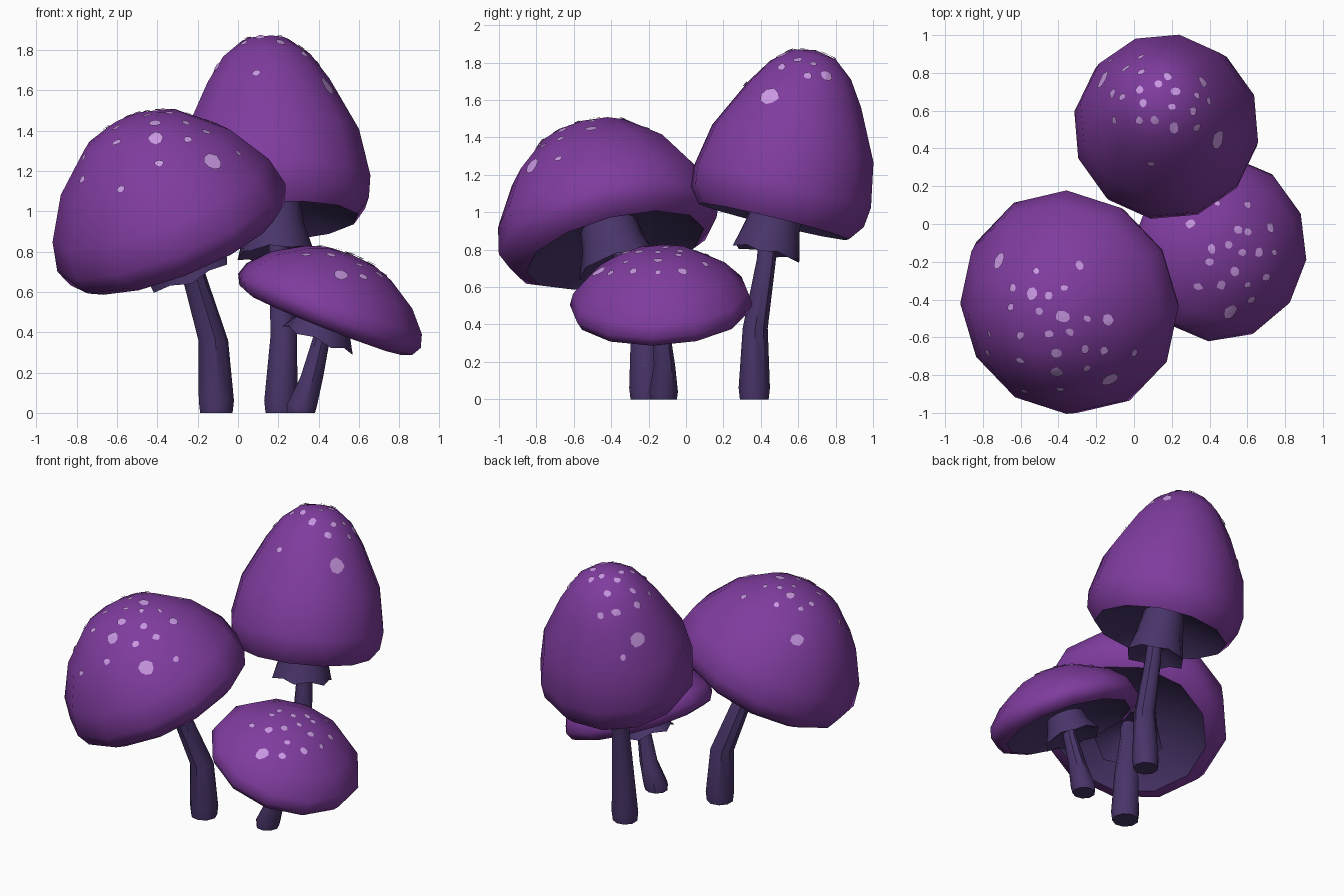
import bpy, bmesh, math, random
from mathutils import Vector, Matrix
from mathutils.bvhtree import BVHTree

if "Cube" in bpy.data.objects:
    bpy.data.objects.remove(bpy.data.objects["Cube"])

random.seed(4)


def material(name, rgb):
    m = bpy.data.materials.new(name)
    m.diffuse_color = (*rgb, 1)
    m.use_nodes = True
    m.node_tree.nodes["Principled BSDF"].inputs["Base Color"].default_value = m.diffuse_color
    return m


PURPLE = material("cap purple", (0.214, 0.045, 0.345))
DARK = material("stem dark violet", (0.066, 0.035, 0.142))
LILAC = material("spot lilac", (0.58, 0.31, 0.76))


def finish(bm, name, mat, angle=40):
    bmesh.ops.remove_doubles(bm, verts=bm.verts, dist=1e-5)
    me = bpy.data.meshes.new(name)
    bm.to_mesh(me)
    me.materials.append(mat)
    ob = bpy.data.objects.new(name, me)
    bpy.context.collection.objects.link(ob)
    bpy.ops.object.select_all(action='DESELECT')
    ob.select_set(True)
    bpy.context.view_layer.objects.active = ob
    bpy.ops.object.shade_smooth_by_angle(angle=math.radians(angle))
    return ob


def skin(rings):
    """Join rings of points (top to bottom) with faces."""
    bm = bmesh.new()
    vs = [[bm.verts.new(p) for p in ring] for ring in rings]
    n = len(vs[0])
    for a, b in zip(vs, vs[1:]):
        for j in range(n):
            k = (j + 1) % n
            bm.faces.new((a[j], b[j], b[k], a[k]))
    bmesh.ops.dissolve_degenerate(bm, dist=1e-6, edges=bm.edges)
    return bm


def ring(r, s, mat, sides, phase=0.0, jag=0.0):
    pts = []
    for j in range(sides):
        a = phase + math.tau * j / sides
        d = jag if j % 2 else -jag
        pts.append(mat @ Vector(((r + d) * math.cos(a), (r + d) * math.sin(a), s - d)))
    return pts


def add_spot(bm, tree, x, y, size):
    """Thin irregular disc laid on the cap below (x, y)."""
    p, n, _, _ = tree.ray_cast(Vector((x, y, 3)), Vector((0, 0, -1)))
    if p is None:
        return
    u = n.orthogonal().normalized()
    v = n.cross(u)
    stretch, turn = random.uniform(0.75, 1.0), random.uniform(0, math.tau)
    inner, outer = [], []
    for j in range(8):
        a = math.tau * j / 8
        k = size * random.uniform(1.0, 1.3)
        dx, dy = k * math.cos(a), k * stretch * math.sin(a)
        off = u * (dx * math.cos(turn) - dy * math.sin(turn)) \
            + v * (dx * math.sin(turn) + dy * math.cos(turn))
        for row, f in ((inner, 0.55), (outer, 1.0)):
            q = p + off * f
            hit = tree.ray_cast(q + n * 0.1, -n)[0]
            row.append(bm.verts.new((hit or q) + n * 0.007))
    mid = bm.verts.new(p + n * 0.008)
    for j in range(8):
        k = (j + 1) % 8
        bm.faces.new((mid, inner[j], inner[k]))
        bm.faces.new((inner[j], outer[j], outer[k], inner[k]))


def mushroom(name, centre, axis, phase, dome, skirt, stem, spots):
    rot = Vector((0, 0, 1)).rotation_difference(Vector(axis)).to_matrix().to_4x4()
    m = Matrix.Translation(centre) @ rot
    ph = math.radians(phase)

    # domed cap
    bm = skin([ring(r, s, m, 12, ph) for r, s in dome])
    tree = BVHTree.FromBMesh(bm)
    finish(bm, name + "_cap", PURPLE, 150)

    # hollow underside
    r, s = dome[-1]
    under = [(r, s), (r * 0.9, s + 0.035), (r * 0.6, s + 0.10), (r * 0.25, s + 0.15), (0, s + 0.15)]
    finish(skin([ring(a, b, m, 12, ph) for a, b in under]), name + "_gills", DARK)

    # ragged flared skirt, hollow below
    r0, s0, r1, s1 = skirt
    rings = [ring(r0, s0, m, 12, ph), ring(r0 + 0.02, (s0 + s1) / 2, m, 12, ph),
             ring(r1, s1, m, 12, ph, 0.01),
             ring(r0 * 0.7, s1 + (s0 - s1) * 0.25, m, 12, ph), ring(0, s1 + (s0 - s1) * 0.3, m, 12, ph)]
    finish(skin(rings), name + "_skirt", DARK)

    # bent tapering stem
    rings = [ring(r, 0, Matrix.Translation((x, y, z)), 9) for x, y, z, r in stem]
    rings.append(ring(0, 0, Matrix.Translation(stem[-1][:3]), 9))
    finish(skin(rings), name + "_stem", DARK)

    # spots
    bm = bmesh.new()
    for x, y, size in spots:
        add_spot(bm, tree, x, y, size)
    finish(bm, name + "_spots", LILAC)


mushroom("large_mushroom", (-0.305, -0.395, 0.855), (-0.36, -0.235, 0.903), 0,
         [(0, .66), (.13, .65), (.26, .60), (.45, .43), (.575, .22), (.607, .07), (.57, -.02), (.49, -.065)],
         (.15, .12, .215, -.17),
         [(-.26, -.36, .83, .05), (-.22, -.30, .68, .062), (-.125, -.22, .36, .076),
          (-.11, -.215, .06, .09), (-.11, -.215, 0, .083)],
         [(-.71, -.2, .042), (-.52, -.25, .017), (-.29, -.22, .022), (-.54, -.37, .028),
          (-.37, -.34, .017), (-.65, -.44, .02), (-.5, -.46, .02), (-.38, -.49, .033),
          (-.25, -.5, .018), (-.14, -.51, .03), (-.76, -.58, .02), (-.6, -.59, .022),
          (-.45, -.58, .022), (-.34, -.57, .02), (-.41, -.68, .026), (-.26, -.66, .022),
          (-.16, -.67, .02), (0, -.68, .02), (-.41, -.78, .033), (-.13, -.82, .043),
          (-.60, -.72, .022), (-.25, -.76, .02), (-.39, -.87, .02), (-.58, -.88, .02),
          (-.64, -.34, .02), (-.45, -.38, .018), (-.77, -.68, .02)])

mushroom("tall_mushroom", (0.18, 0.47, 0.95), (-0.05, 0.235, 0.97), 20,
         [(0, .945), (.12, .92), (.225, .835), (.315, .70), (.45, .43), (.495, .19), (.482, .08), (.42, 0)],
         (.13, .12, .185, -.17),
         [(.19, .44, .95, .045), (.205, .43, .75, .052), (.225, .37, .38, .068),
          (.21, .365, .06, .085), (.21, .365, 0, .078)],
         [(.04, .80, .02), (.18, .78, .022), (-.16, .76, .042), (.03, .71, .02), (.13, .74, .02),
          (.05, .64, .02), (-.06, .67, .02), (.03, .55, .02), (.11, .55, .022), (.22, .70, .022),
          (.36, .75, .03), (.31, .60, .022), (.21, .51, .027), (.33, .51, .02), (.44, .45, .045),
          (.09, .32, .018), (-.10, .55, .02), (-.04, .82, .025), (-.11, .69, .024),
          (.39, .65, .02), (.33, .68, .018), (.04, .88, .02), (.20, .62, .018), (-.12, .86, .018)])

mushroom("small_mushroom", (0.435, -0.13, 0.46), (0.37, -0.05, 0.927), 23,
         [(0, .35), (.13, .34), (.23, .305), (.38, .215), (.472, .115), (.492, .05), (.465, .0), (.41, -.02)],
         (.12, .05, .18, -.10),
         [(.43, -.13, .46, .04), (.41, -.13, .36, .045), (.365, -.115, .18, .058),
          (.315, -.12, .04, .078), (.31, -.12, 0, .072)],
         [(.30, 0, .024), (.44, .11, .018), (.60, .10, .018), (.55, -.03, .022), (.50, -.11, .02),
          (.41, -.13, .022), (.40, -.20, .02), (.57, -.15, .02), (.66, -.15, .022), (.74, -.15, .018),
          (.53, -.25, .024), (.46, -.32, .022), (.34, -.33, .022), (.70, -.28, .022),
          (.51, -.46, .04), (.62, -.40, .02), (.60, -.04, .02), (.72, -.02, .026), (.60, -.32, .018)])
